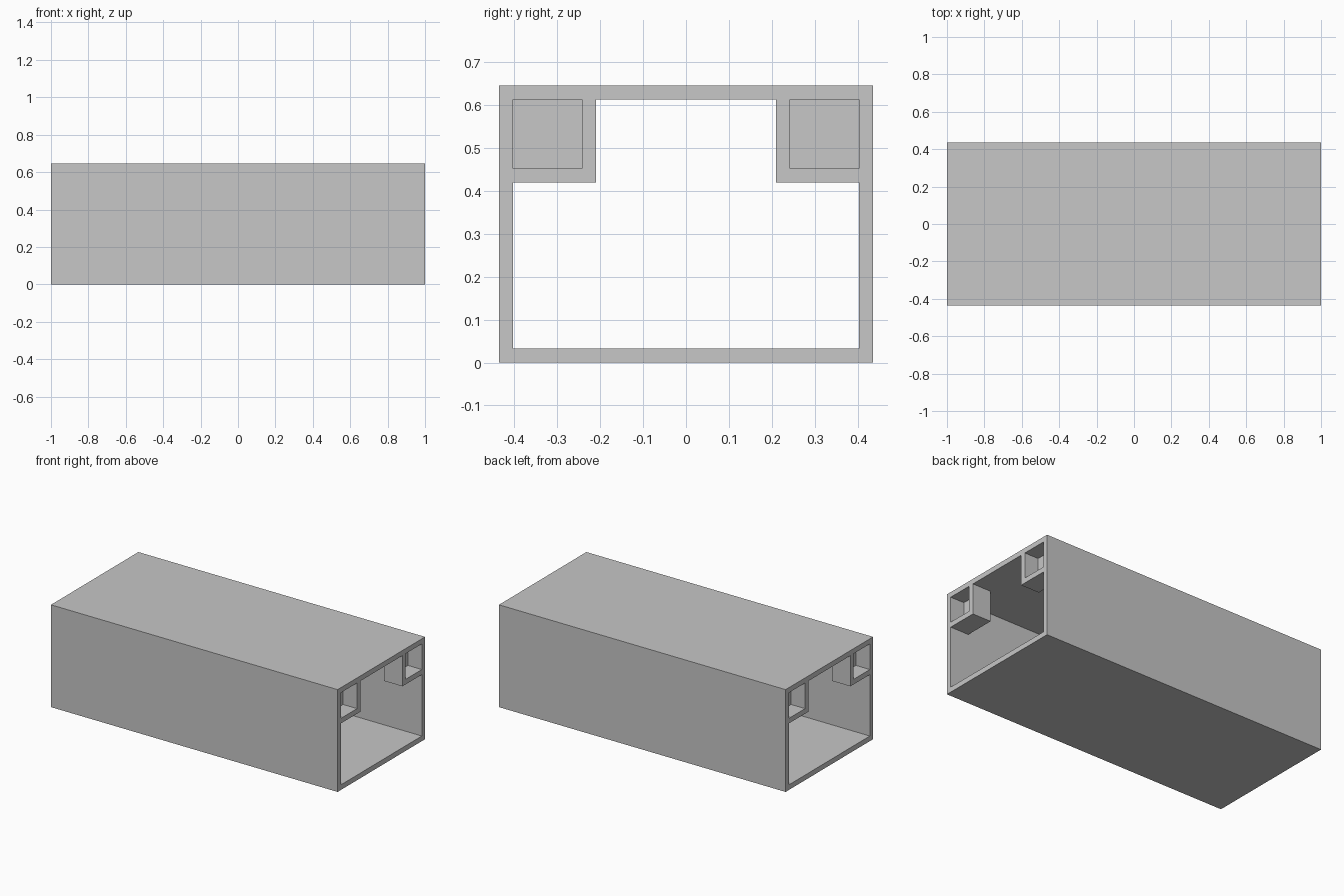
import bpy
import bmesh
from mathutils import Vector

cube = bpy.data.objects.get("Cube")
if cube:
    bpy.data.objects.remove(cube, do_unlink=True)

# All sizes are multiples of the wall thickness
WALL = 2 / 62
HALF_LENGTH, HALF_WIDTH, HEIGHT = 1.0, 13.5 * WALL, 20 * WALL
INNER_Y, INNER_Z = HALF_WIDTH - WALL, HEIGHT - WALL

grey = bpy.data.materials.new("light_grey")
grey.use_nodes = True
colour = (0.57, 0.57, 0.57, 1)
grey.diffuse_color = colour
grey.node_tree.nodes["Principled BSDF"].inputs["Base Color"].default_value = colour


def walled_box(name, low, high, open_sides):
    """Box from low to high with some sides removed, walls thickened inward."""
    low, high = Vector(low), Vector(high)
    bm = bmesh.new()
    bmesh.ops.create_cube(bm, size=1)
    bm.normal_update()
    gone = [f for f in bm.faces
            if any(f.normal.dot(Vector(side)) > 0.9 for side in open_sides)]
    bmesh.ops.delete(bm, geom=gone, context="FACES")
    bmesh.ops.scale(bm, vec=high - low, verts=bm.verts)
    bmesh.ops.translate(bm, vec=(low + high) / 2, verts=bm.verts)
    mesh = bpy.data.meshes.new(name)
    bm.to_mesh(mesh)
    bm.free()
    mesh.materials.append(grey)
    obj = bpy.data.objects.new(name, mesh)
    bpy.context.collection.objects.link(obj)
    solid = obj.modifiers.new("wall_thickness", "SOLIDIFY")
    solid.thickness = WALL
    solid.offset = -1
    solid.use_even_offset = True
    return obj


# Rectangular tube, open at both ends
walled_box("tube_shell",
           (-HALF_LENGTH, -HALF_WIDTH, 0), (HALF_LENGTH, HALF_WIDTH, HEIGHT),
           [(1, 0, 0), (-1, 0, 0)])

# Blind sockets in the upper corners; the tube closes their top and outer side
sockets = walled_box("corner_sockets",
                     (HALF_LENGTH - 4 * WALL, INNER_Y - 6 * WALL, INNER_Z - 6 * WALL),
                     (HALF_LENGTH, INNER_Y, INNER_Z),
                     [(1, 0, 0), (0, 1, 0), (0, 0, 1)])
mirror = sockets.modifiers.new("four_corners", "MIRROR")
mirror.use_axis = (True, True, False)
mirror.use_mirror_merge = False
